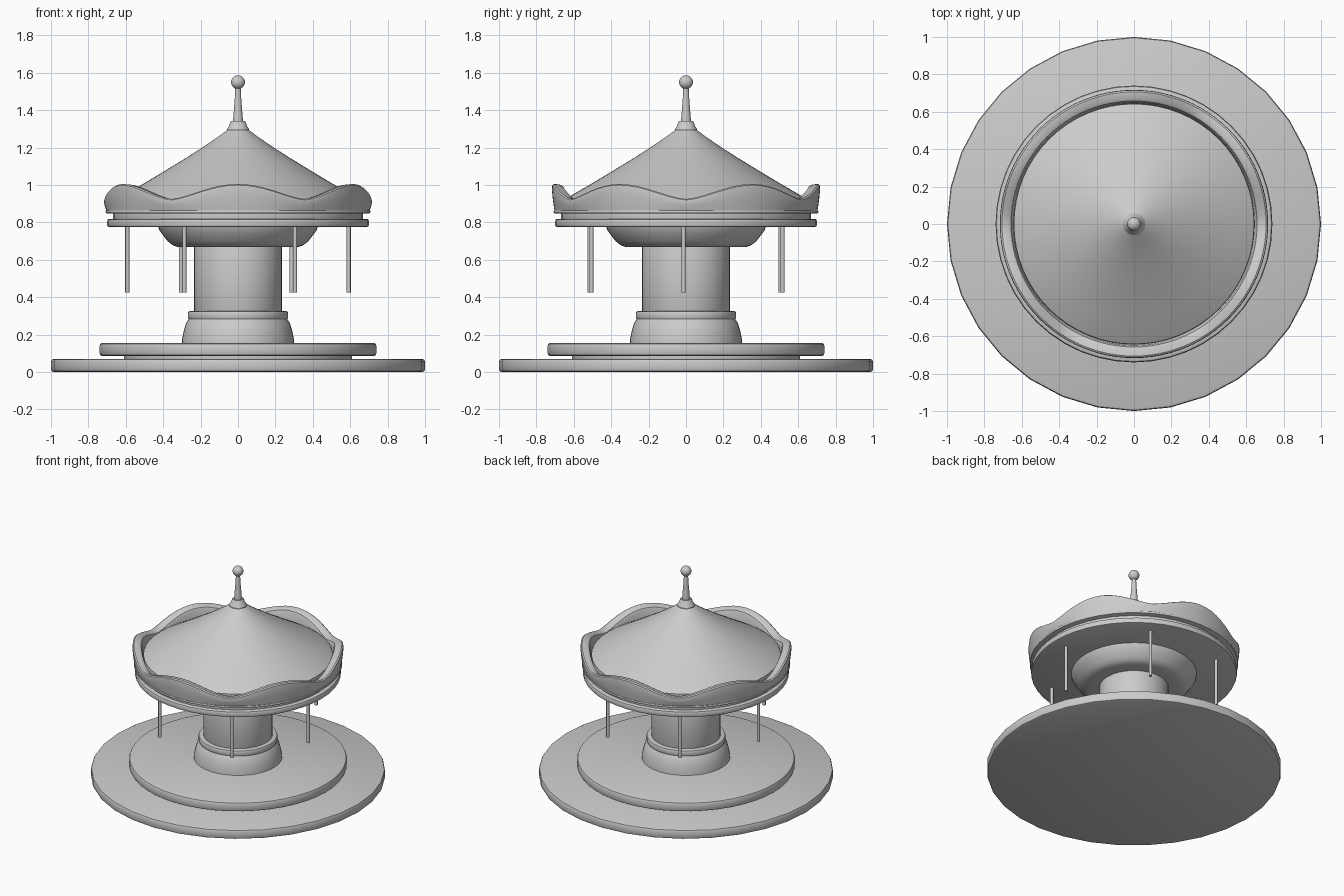
import bpy, bmesh
from math import sin, cos, pi, radians

if "Cube" in bpy.data.objects:
    bpy.data.objects.remove(bpy.data.objects["Cube"])


def finish(bm, name, angle=35):
    bmesh.ops.recalc_face_normals(bm, faces=bm.faces)
    me = bpy.data.meshes.new(name)
    bm.to_mesh(me)
    bm.free()
    me.shade_smooth()
    me.set_sharp_from_angle(angle=radians(angle))
    ob = bpy.data.objects.new(name, me)
    bpy.context.collection.objects.link(ob)
    return ob


def sweep(name, profile_at, n, closed=False):
    """Revolve a profile (r, z) that may vary with the angle."""
    bm = bmesh.new()
    rings = []
    for i in range(n):
        a = 2 * pi * i / n
        rings.append([bm.verts.new((r * cos(a), r * sin(a), z)) for r, z in profile_at(a)])
    m = len(rings[0])
    for i in range(n):
        p, q = rings[i], rings[(i + 1) % n]
        for j in range(m if closed else m - 1):
            k = (j + 1) % m
            bm.faces.new((p[j], q[j], q[k], p[k]))
    if not closed:
        bm.faces.new([r[0] for r in rings])
        bm.faces.new([r[-1] for r in rings])
    return finish(bm, name)


def lathe(name, profile, n=48):
    return sweep(name, lambda a: profile, n)


def disc(name, r, z0, z1, b=0.01, n=48):
    """Disc with a rounded rim."""
    c = 0.3 * b
    return lathe(name, [(r - b, z0), (r - c, z0 + c), (r, z0 + b),
                        (r, z1 - b), (r - c, z1 - c), (r - b, z1)], n)


# Stepped base
disc("ground_disc", 1.0, 0.0, 0.07, 0.015, 32)
disc("step_neck", 0.61, 0.06, 0.10, 0.002)
disc("platform", 0.74, 0.085, 0.155, 0.015)

# Centre column
lathe("pedestal", [(0.3, 0.15), (0.298, 0.18), (0.29, 0.22), (0.278, 0.26), (0.262, 0.285)])
disc("pedestal_ring", 0.268, 0.28, 0.325)
disc("column", 0.235, 0.3, 0.70, 0.002)

# Underside bowl and canopy rings
lathe("canopy_bowl", [(0.29, 0.667), (0.325, 0.669), (0.35, 0.678), (0.375, 0.698),
                      (0.40, 0.73), (0.42, 0.757), (0.43, 0.785)])
disc("canopy_disc", 0.70, 0.775, 0.818)
disc("canopy_groove", 0.668, 0.81, 0.86, 0.002)
disc("canopy_lip", 0.708, 0.848, 0.864, 0.006)


# Scalloped crown, six waves with a crest at the front
def crown(a):
    t = 0.925 + 0.08 * abs(cos(3 * (a + pi / 2))) ** 1.5
    z = 0.856
    h = t - z
    return [(0.64, z), (0.702, z), (0.708, z + 0.25 * h), (0.713, z + 0.5 * h),
            (0.717, z + 0.8 * h), (0.715, t - 0.006), (0.706, t),
            (0.675, t - 0.003), (0.658, t - 0.012), (0.65, t - 0.03), (0.643, z + 0.3 * h)]


sweep("scalloped_crown", crown, 96, closed=True)

# Roof cone
lathe("roof", [(0.645, 0.86), (0.642, 0.925), (0.61, 0.946), (0.52, 0.998), (0.4, 1.07),
               (0.28, 1.143), (0.18, 1.207), (0.1, 1.262), (0.055, 1.296)], 64)

# Finial
lathe("finial_collar", [(0.05, 1.285), (0.06, 1.29), (0.06, 1.298), (0.05, 1.312),
                        (0.041, 1.335), (0.036, 1.343)], 24)
lathe("finial_spike", [(0.027, 1.335), (0.023, 1.39), (0.018, 1.45), (0.014, 1.525)], 20)
bm = bmesh.new()
bmesh.ops.create_uvsphere(bm, u_segments=24, v_segments=14, radius=0.037)
bmesh.ops.translate(bm, verts=bm.verts, vec=(0, 0, 1.549))
finish(bm, "finial_ball")

# Six hanging poles
for i in range(6):
    a = radians(60 * i + 1)
    bm = bmesh.new()
    bmesh.ops.create_cone(bm, cap_ends=True, segments=12, radius1=0.011, radius2=0.011, depth=0.36)
    y = -0.013 if i % 3 == 0 else 0.59 * sin(a)
    bmesh.ops.translate(bm, verts=bm.verts, vec=(0.592 * cos(a), y, 0.605))
    finish(bm, f"hanging_pole_{i + 1}")
